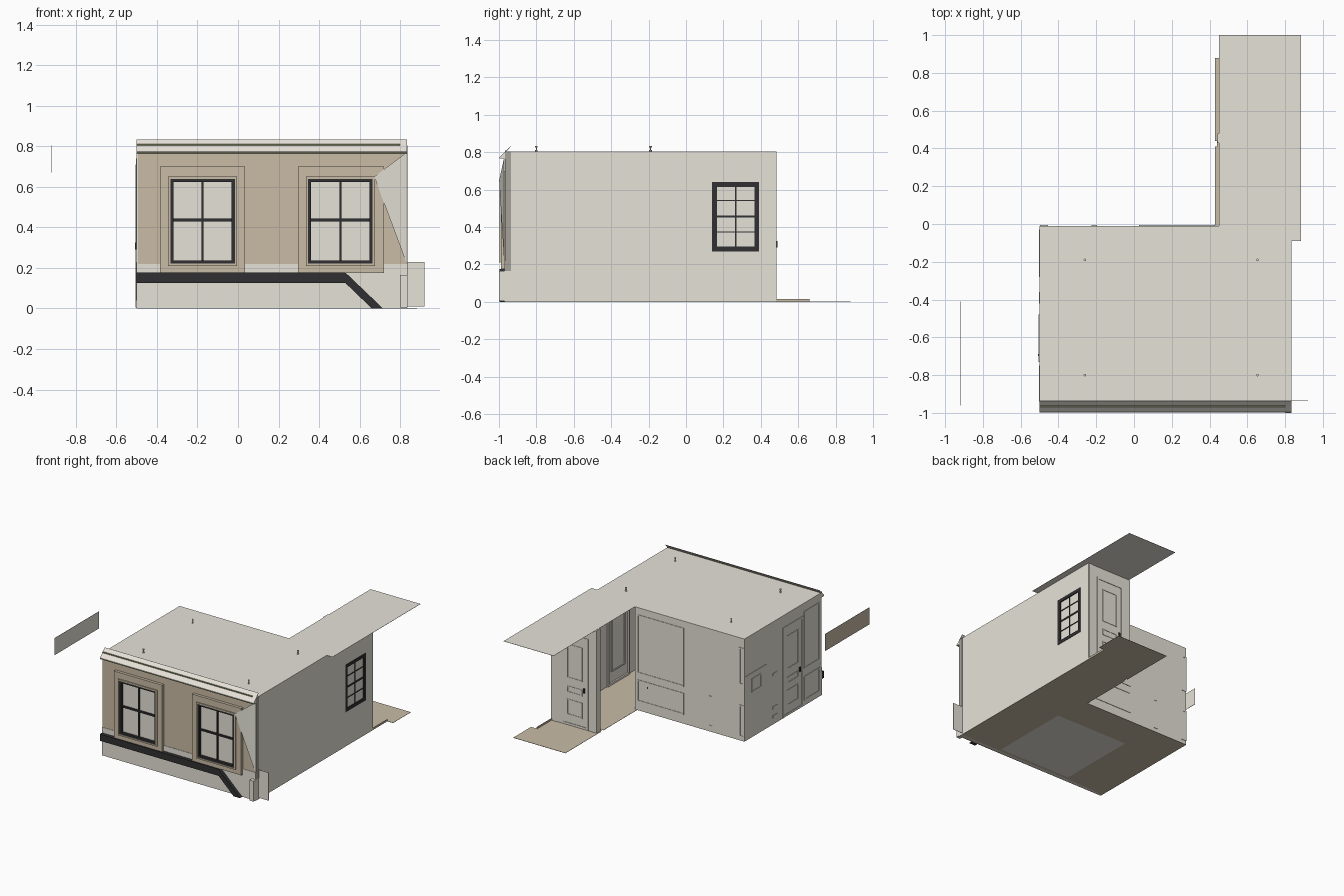
import bpy, bmesh, math

if "Cube" in bpy.data.objects:
    bpy.data.objects.remove(bpy.data.objects["Cube"])

def mat(name, r, g, b):
    m = bpy.data.materials.new(name)
    m.diffuse_color = (r, g, b, 1)
    m.use_nodes = True
    m.node_tree.nodes["Principled BSDF"].inputs["Base Color"].default_value = m.diffuse_color
    return m

GREY = mat("pale_grey", .79, .768, .69)
MID = mat("mid_grey", .38, .36, .32)
BROWN = mat("tan_brown", .585, .5, .38)
DARK = mat("charcoal", .03, .03, .032)
CREAM = mat("cream", .9, .86, .78)
GREEN = mat("olive_line", .26, .28, .15)

def prism(name, pts, h, m, to3):
    """Extrude a 2D outline by h; to3 maps (u, v, w) to x, y, z."""
    bm = bmesh.new()
    lo = [bm.verts.new(to3(u, v, 0)) for u, v in pts]
    hi = [bm.verts.new(to3(u, v, h)) for u, v in pts]
    n = len(pts)
    bm.faces.new(lo)
    bm.faces.new(hi)
    for i in range(n):
        j = (i + 1) % n
        bm.faces.new((lo[i], lo[j], hi[j], hi[i]))
    bmesh.ops.recalc_face_normals(bm, faces=bm.faces)
    me = bpy.data.meshes.new(name)
    bm.to_mesh(me)
    bm.free()
    me.materials.append(m)
    ob = bpy.data.objects.new(name, me)
    bpy.context.collection.objects.link(ob)
    return ob

def slab(name, axis, p0, p1, u0, u1, v0, v1, m):
    """Box across an axis: 'x' uses u=y v=z, 'y' uses u=x v=z, 'z' uses u=x v=y."""
    f = {'x': lambda u, v, w: (p0 + w, u, v),
         'y': lambda u, v, w: (u, p0 + w, v),
         'z': lambda u, v, w: (u, v, p0 + w)}[axis]
    return prism(name, [(u0, v0), (u1, v0), (u1, v1), (u0, v1)], p1 - p0, m, f)

def frame(name, axis, p0, p1, u0, u1, v0, v1, t, m):
    """Four strips around a rectangle."""
    slab(name + "_low", axis, p0, p1, u0, u1, v0, v0 + t, m)
    slab(name + "_high", axis, p0, p1, u0, u1, v1 - t, v1, m)
    slab(name + "_side_a", axis, p0, p1, u0, u0 + t, v0 + t, v1 - t, m)
    slab(name + "_side_b", axis, p0, p1, u1 - t, u1, v0 + t, v1 - t, m)

def pierced(name, axis, p0, p1, us, v0, v1, w0, w1, m):
    """Wall with equal-height openings; us = wall start, opening pairs, wall end."""
    slab(name + "_below", axis, p0, p1, us[0], us[-1], v0, w0, m)
    slab(name + "_above", axis, p0, p1, us[0], us[-1], w1, v1, m)
    for i in range(0, len(us), 2):
        slab(f"{name}_pier_{i // 2}", axis, p0, p1, us[i], us[i + 1], w0, w1, m)

def door(name, axis, p, u0, u1, top, knob):
    """Moulded door: casing plus leaf panels standing out on both sides of the wall."""
    frame(name + "_casing", axis, p - .008, p + .008, u0, u1, .005, top, .016, GREY)
    w = u1 - u0
    for k, (z0, z1) in enumerate(((.08, .2), (.25, .3), (.36, .62))):
        frame(f"{name}_panel_{k}", axis, p - .007, p + .007, u0 + .22 * w, u1 - .22 * w,
              z0 * top / .7, z1 * top / .7, .008, GREY)
    slab(name + "_handle", axis, p - knob, p + knob, u0 + .12 * w, u0 + .17 * w, .29, .325, DARK)

flat = lambda z: (lambda u, v, w: (u, v, z + w))

# Ceiling: one L-shaped sheet
prism("ceiling", [(-.5, -.95), (.833, -.95), (.833, -.09), (.883, -.09), (.883, 1), (.45, 1),
                  (.45, -.01), (-.5, -.01)], .0015, GREY, flat(.803))

# Floor with rug opening, hall and far landing
slab("floor_front", 'z', 0, .002, -.5, .833, -.967, -.92, BROWN)
slab("floor_back", 'z', 0, .002, -.5, .833, -.28, -.01, BROWN)
slab("floor_left", 'z', 0, .002, -.5, -.15, -.92, -.28, BROWN)
slab("floor_right", 'z', 0, .002, .48, .833, -.92, -.28, BROWN)
slab("rug", 'z', 0, .003, -.15, .48, -.92, -.28, GREY)
prism("hall_floor", [(.43, -.01), (.833, -.01), (.833, .66), (.883, .66), (.883, .88), (.43, .88),
                     (.43, .44), (.44, .44), (.44, .41), (.43, .41)], .002, BROWN, flat(0))
slab("hall_kerb", 'x', .828, .833, .48, .66, 0, .015, BROWN)

# Right wall with a barred window
pierced("right_wall", 'x', .827, .833, [-.94, .14, .39, .48], .002, .803, .27, .64, GREY)
slab("side_window_pane", 'x', .824, .828, .14, .39, .27, .64, GREY)
frame("side_window_frame", 'x', .82, .836, .14, .39, .27, .64, .025, DARK)
slab("side_window_post", 'x', .82, .833, .261, .269, .295, .615, DARK)
for z, t in ((.373, .003), (.457, .006), (.542, .003)):
    slab("side_window_bar", 'x', .82, .833, .165, .365, z - t, z + t, DARK)
frame("inner_cupboard", 'x', .815, .827, -.47, -.2, .003, .62, .015, GREY)
frame("inner_cupboard_panel", 'x', .82, .827, -.42, -.25, .1, .55, .008, GREY)

# Hall end wall with door, and the posts beside it
slab("hall_end_wall", 'y', .472, .48, .45, .827, .002, .803, GREY)
door("hall_door", 'y', .476, .51, .75, .72, .014)
slab("hall_post", 'x', .441, .452, .43, .48, .002, .803, GREY)
slab("hall_corner_post", 'y', .46, .484, .79, .825, .002, .803, GREY)

# Back wall with mouldings and sockets
slab("back_wall", 'y', -.016, -.01, -.5, .45, .002, .803, GREY)
for k, (x0, x1, z0, z1) in enumerate(((.026, .43, .29, .75), (.026, .43, .07, .24),
                                      (-.498, -.455, .44, .73), (-.498, -.455, .03, .28))):
    frame(f"back_panel_{k}", 'y', -.021, -.0065, x0, x1, z0, z1, .01, GREY)
for z in (.03, .26):
    slab("back_socket", 'y', -.021, -.0065, -.225, -.195, z, z + .02, GREY)
slab("back_switch", 'y', -.021, -.0065, .335, .345, .19, .205, DARK)

# Left wall with door and mouldings
slab("left_wall", 'x', -.5, -.493, -.967, -.01, .002, .803, GREY)
door("left_door", 'x', -.4965, -.73, -.48, .71, .011)
for k, (y0, y1, z0, z1) in enumerate(((-.94, -.75, .29, .74), (-.94, -.75, .04, .23),
                                      (-.22, -.1, .35, .46))):
    frame(f"left_panel_{k}", 'x', -.5035, -.488, y0, y1, z0, z1, .01, GREY)
slab("left_rail", 'x', -.5035, -.492, -.28, -.03, .5, .506, GREY)
for z in (.05, .12, .38):
    slab("left_switch", 'x', -.5035, -.492, -.42, -.36, z, z + .02, GREY)

# Front wall: tan upper part, pale plinth and projecting window surrounds
WINS = ((-.335, -.015), (.345, .665))
TRIMS = ((-.385, .035), (.295, .72))
pierced("front_wall", 'y', -.967, -.94, [-.5, *WINS[0], *WINS[1], .828], .2, .803, .22, .64, BROWN)
slab("plinth", 'y', -.97, -.94, -.5, .833, 0, .175, GREY)
for x0, x1 in ((-.5, -.385), (.035, .295), (.72, .833)):
    slab("plinth_block", 'y', -.97, -.94, x0, x1, .175, .22, GREY)
for (a, b), (t0, t1) in zip(WINS, TRIMS):
    pierced("window_surround", 'y', -.989, -.967, [t0, a, b, t1], .176, .7, .22, .64, BROWN)
    frame("window_bead", 'y', -.997, -.985, a - .01, b + .01, .21, .65, .011, BROWN)
    frame("window_frame", 'y', -.992, -.965, a, b, .22, .64, .016, DARK)
    slab("window_pane", 'y', -.972, -.968, a, b, .22, .64, GREY)
    c = (a + b) / 2
    slab("window_post", 'y', -.98, -.968, c - .005, c + .005, .23, .63, DARK)
    slab("window_rail", 'y', -.984, -.968, a + .01, b - .01, .43, .443, DARK)

# Pale triangular patch at the right of the front
prism("corner_patch", [(.832, .77), (.672, .65), (.832, .22)], .002, GREY,
      lambda u, v, w: (u, -.999 + w + max(0, u - .7) * .2, v))

# Dark handrail band that slopes down to the ground
prism("dark_band", [(-.5, .125), (.53, .125), (.66, 0), (.715, 0), (.53, .177), (-.5, .177)],
      .03, DARK, lambda u, v, w: (u, -.998 + w, v))

# Right corner: side strip, base block and thin outer plate
slab("corner_strip", 'x', .829, .835, -.967, -.935, .165, .803, MID)
slab("corner_base", 'y', -1, -.965, .8, .835, .005, .165, GREY)
slab("outer_plate", 'y', -.934, -.932, .833, .92, .01, .23, GREY)

# Cornice: cream sheet sloping back in two steps, with an olive line at the step
prism("cornice", [(-.967, .764), (-.996, .768), (-.996, .774), (-.962, .808), (-.937, .834),
                  (-.935, .833), (-.959, .805), (-.965, .8)], 1.334, CREAM,
      lambda u, v, w: (-.5 + w, u, v))
slab("cornice_line", 'y', -.968, -.96, -.5, .8, .804, .81, GREEN)
slab("cornice_lower_line", 'y', -.998, -.99, -.5, .832, .766, .771, GREEN)

# Ceiling lamp fixings
for x in (-.26, .653):
    for y in (-.8, -.19):
        for r, z, h in ((.003, .815, .03), (.007, .83, .008), (.007, .808, .008)):
            bpy.ops.mesh.primitive_cylinder_add(vertices=10, radius=r, depth=h, location=(x, y, z))
            bpy.context.object.name = "lamp_fixing"
            bpy.context.object.data.materials.append(GREY)

# Detached sheet to the left: grey inside, tan outside
slab("loose_sheet_inner", 'x', -.919, -.918, -.96, -.41, .67, .803, GREY)
slab("loose_sheet_outer", 'x', -.92, -.919, -.96, -.41, .67, .803, BROWN)
